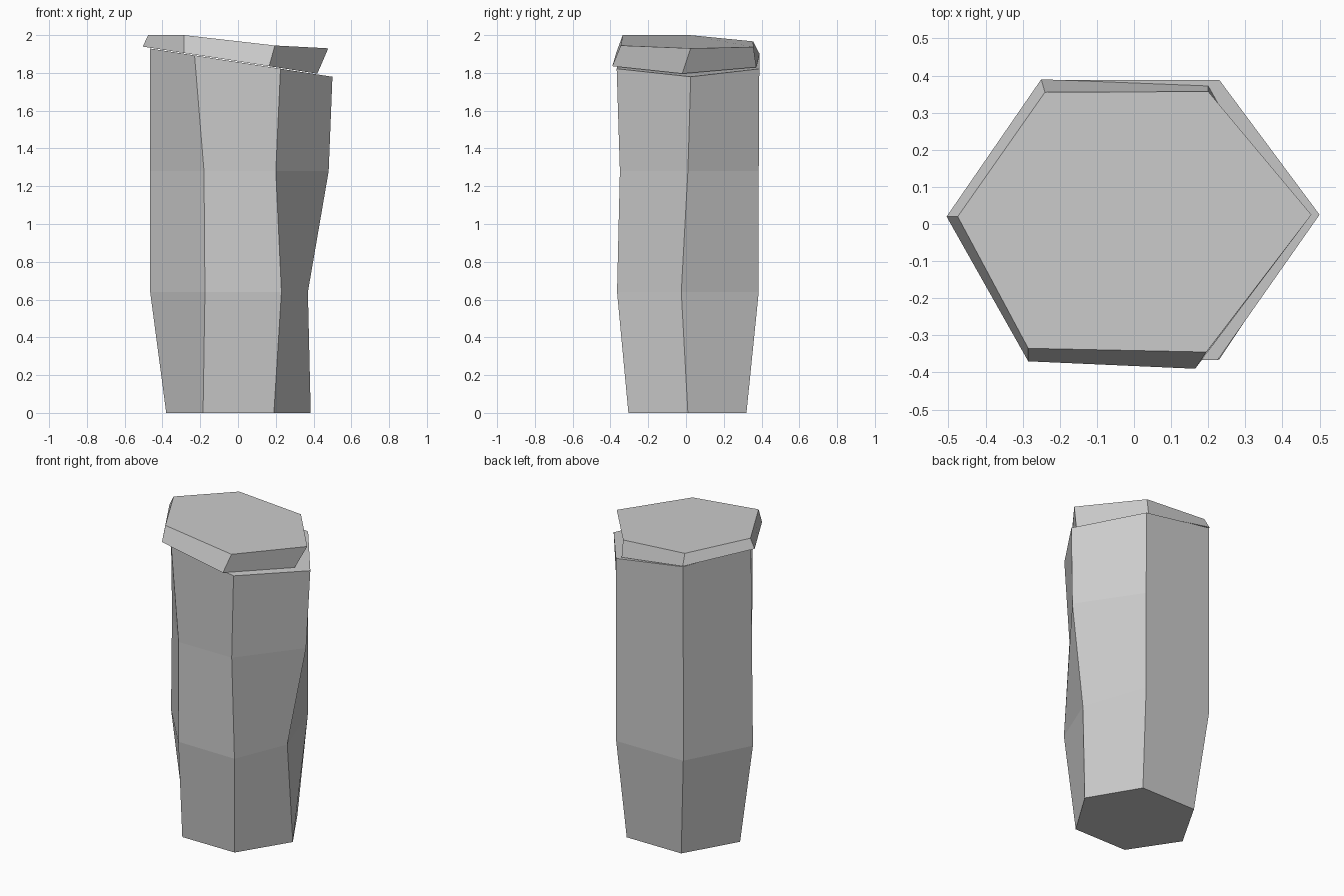
import bpy, bmesh

if "Cube" in bpy.data.objects:
    bpy.data.objects.remove(bpy.data.objects["Cube"])


def loft(name, rings):
    """Closed faceted solid through a stack of six-sided rings."""
    bm = bmesh.new()
    loops = [[bm.verts.new(p) for p in ring] for ring in rings]
    for low, high in zip(loops, loops[1:]):
        for i in range(6):
            j = (i + 1) % 6
            bm.faces.new((low[i], low[j], high[j], high[i]))
    bm.faces.new(loops[0][::-1])
    bm.faces.new(loops[-1])
    bmesh.ops.recalc_face_normals(bm, faces=bm.faces)
    mesh = bpy.data.meshes.new(name)
    bm.to_mesh(mesh)
    bm.free()
    obj = bpy.data.objects.new(name, mesh)
    bpy.context.collection.objects.link(obj)
    return obj


def slope(x):
    """Height of the slanted break across the column."""
    return 1.857 - 0.155 * x


# Corner order: right, back right, back left, left, front left, front right
base = [(.385, .01), (.20, .32), (-.19, .32), (-.38, -.01), (-.185, -.305), (.19, -.305)]
lower = [(.37, -.025), (.23, .385), (-.25, .385), (-.465, -.02), (-.175, -.36), (.23, -.365)]
upper = [(.48, .01), (.23, .385), (-.25, .385), (-.465, -.01), (-.18, -.35), (.20, -.35)]
top = [(.50, .025), (.23, .388), (-.25, .388), (-.465, 0), (-.23, -.355), (.225, -.367)]

# Irregular stone column with a slanted top
loft("stone_column", [
    [(x, y, 0) for x, y in base],
    [(x, y, .64) for x, y in lower],
    [(x, y, 1.28) for x, y in upper],
    [(x, y, slope(x)) for x, y in top],
])

# Shifted, tilted slab resting on the column
slab_low = [(.42, -.02), (.20, .372), (-.25, .39), (-.505, .02), (-.285, -.37), (.165, -.39)]
slab_top = [(.478, .025, 1.93), (.20, .357, 1.937), (-.24, .355, 1.967),
            (-.475, .02, 2.0), (-.285, -.335, 2.0), (.195, -.345, 1.945)]
loft("cap_slab", [[(x, y, slope(x) + .004) for x, y in slab_low], slab_top])
